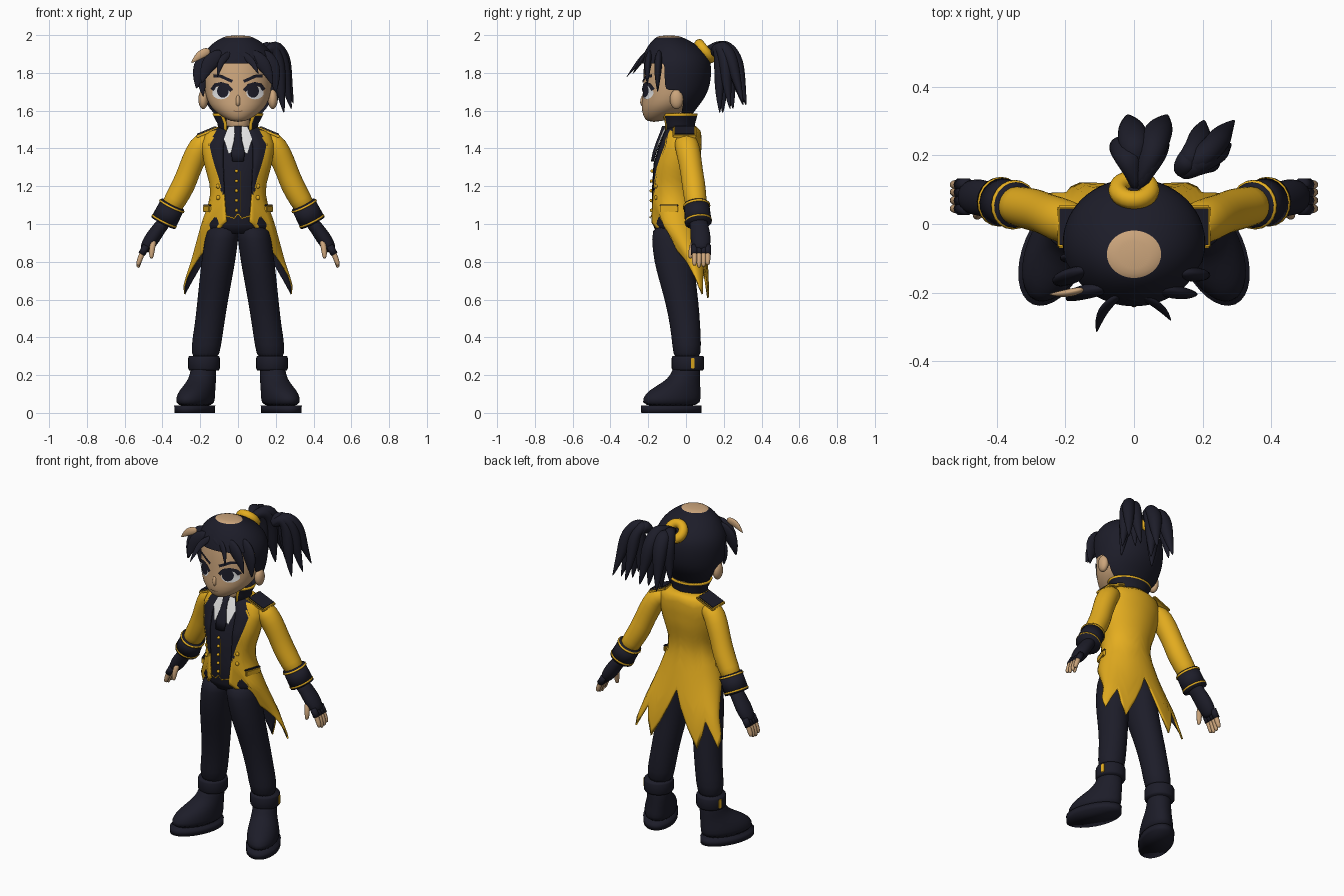
import bpy, bmesh
from math import sin, cos, pi, sqrt, asin
from mathutils import Vector, Matrix, Euler

if "Cube" in bpy.data.objects:
    bpy.data.objects.remove(bpy.data.objects["Cube"])


def material(name, r, g, b):
    m = bpy.data.materials.new(name)
    m.use_nodes = True
    m.diffuse_color = (r, g, b, 1)
    m.node_tree.nodes["Principled BSDF"].inputs["Base Color"].default_value = (r, g, b, 1)
    return m


NAVY = material("dark navy", .012, .012, .022)
GOLD = material("gold yellow", .78, .42, .014)
SKIN = material("tan skin", .6, .375, .2)
WHITE = material("off white", .78, .78, .78)
BROWN = material("lip brown", .3, .16, .08)


def finish(bm, name, mats, mirror=False, sub=0, solid=0, smooth=True, rule=None, closed=True):
    """Turn a bmesh into an object; rule picks a material slot or None to cut the face."""
    if closed:
        bmesh.ops.recalc_face_normals(bm, faces=bm.faces)
    cut = []
    for f in bm.faces:
        f.smooth = smooth
        slot = rule(f.calc_center_median()) if rule else 0
        if slot is None:
            cut.append(f)
        else:
            f.material_index = slot
    bmesh.ops.delete(bm, geom=cut, context='FACES')
    me = bpy.data.meshes.new(name)
    bm.to_mesh(me)
    bm.free()
    ob = bpy.data.objects.new(name, me)
    bpy.context.collection.objects.link(ob)
    for m in mats:
        me.materials.append(m)
    if mirror:
        ob.modifiers.new("mirror", 'MIRROR')
    if sub:
        s = ob.modifiers.new("subdivide", 'SUBSURF')
        s.levels = s.render_levels = sub
    if solid:
        s = ob.modifiers.new("thickness", 'SOLIDIFY')
        s.thickness, s.offset, s.material_offset = solid, -1, len(mats) - 1
    return ob


def skin_rows(rows, loop=True, caps=True):
    bm = bmesh.new()
    vs = [[bm.verts.new(p) for p in row] for row in rows]
    n = len(rows[0])
    for a, b in zip(vs, vs[1:]):
        for i in range(n if loop else n - 1):
            j = (i + 1) % n
            bm.faces.new((a[i], b[i], b[j], a[j]))
    if caps:
        bm.faces.new(vs[0])
        bm.faces.new(vs[-1])
    return bm


def stack(name, rings, mats, n=24, rot=0, **kw):
    """Level elliptical rings (x, y, z, rx, ry), listed from top to bottom."""
    turn = Matrix.Rotation(rot, 3, 'Z')
    rows = [[Vector((x, y, z)) + turn @ Vector((rx * sin(2 * pi * i / n), -ry * cos(2 * pi * i / n), 0))
             for i in range(n)] for x, y, z, rx, ry in rings]
    return finish(skin_rows(rows), name, mats, **kw)


def tube(name, path, mats, n=12, flat=1, **kw):
    """Rings square to a path of (x, y, z, radius); flat scales the depth."""
    pts = [Vector(p[:3]) for p in path]
    rows = []
    for i, p in enumerate(pts):
        t = (pts[min(i + 1, len(pts) - 1)] - pts[max(i - 1, 0)]).normalized()
        e1 = t.cross(Vector((0, 1, 0))).normalized()
        e2 = e1.cross(t)
        r = path[i][3]
        rows.append([p + e1 * r * cos(2 * pi * k / n) + e2 * r * flat * sin(2 * pi * k / n) for k in range(n)])
    return finish(skin_rows(rows), name, mats, **kw)


def lock(name, pts, w, flat=.5, mat=NAVY):
    widths = (.7, 1, .95, .7)[:len(pts) - 1] + (.05,)
    return tube(name, [(*p, w * k) for p, k in zip(pts, widths)], [mat], n=8, flat=flat, sub=2)


def box(name, loc, size, mat, rot=(0, 0, 0)):
    bm = bmesh.new()
    bmesh.ops.create_cube(bm, size=1, matrix=Matrix.LocRotScale(Vector(loc), Euler(rot), Vector(size)))
    bmesh.ops.bevel(bm, geom=bm.edges[:], offset=min(size) * .3, segments=2, affect='EDGES')
    return finish(bm, name, [mat], mirror=True, smooth=False)


def ball(name, loc, size, mat, mirror=False):
    bm = bmesh.new()
    bmesh.ops.create_uvsphere(bm, u_segments=16, v_segments=10, radius=1,
                              matrix=Matrix.LocRotScale(Vector(loc), None, Vector(size)))
    return finish(bm, name, [mat], mirror=mirror)


def at(table, t):
    """Piecewise linear lookup."""
    table = sorted(table)
    t = max(table[0][0], min(table[-1][0], t))
    for a, b in zip(table, table[1:]):
        if t <= b[0]:
            k = (t - a[0]) / (b[0] - a[0])
            return [p + (q - p) * k for p, q in zip(a[1:], b[1:])]


# Profiles: height, half width, centre depth, half depth
COAT = [(1.52, .09, -.03, .08), (1.49, .17, -.02, .1), (1.42, .195, -.035, .118), (1.32, .18, -.055, .13),
        (1.2, .148, -.07, .122), (1.13, .15, -.07, .122), (1, .195, -.055, .135), (.8, .25, .04, .08),
        (.62, .31, .07, .06)]
HEAD = [(1.985, .03, -.1, .03), (1.95, .11, -.08, .1), (1.88, .165, -.055, .155), (1.8, .186, -.053, .17),
        (1.72, .178, -.063, .165), (1.66, .167, -.08, .152), (1.61, .14, -.107, .13), (1.57, .088, -.143, .083),
        (1.54, .035, -.17, .037)]
HAIR = [(1.998, .05, -.09, .045), (1.99, .078, -.09, .068), (1.97, .115, -.08, .1), (1.94, .155, -.066, .138),
        (1.89, .192, -.056, .175), (1.85, .205, -.055, .186), (1.81, .21, -.055, .19), (1.76, .207, -.055, .186),
        (1.71, .2, -.055, .175), (1.66, .187, -.055, .15), (1.61, .16, -.055, .11), (1.575, .12, -.05, .08)]


def surface(table, x, z, off):
    rx, cy, ry = at(table, z)
    return Vector((x, cy - ry * sqrt(max(0, 1 - (x / rx) ** 2)) - off, z))


def plate(name, pts, table, off, mat):
    """Thin painted patch laid on a profile surface, fanned from its middle."""
    bm = bmesh.new()
    n = len(pts)
    mid = bm.verts.new(surface(table, sum(p[0] for p in pts) / n, sum(p[1] for p in pts) / n, off))
    vs = [bm.verts.new(surface(table, x, z, off)) for x, z in pts]
    for i in range(n):
        bm.faces.new((mid, vs[i], vs[(i + 1) % n]))
    return finish(bm, name, [mat], mirror=True)


def strip(name, pts, width, table, off, mat, mirror=True):
    rows = []
    for i, (x, z) in enumerate(pts):
        a, b = pts[max(i - 1, 0)], pts[min(i + 1, len(pts) - 1)]
        d = Vector((b[0] - a[0], b[1] - a[1])).normalized() * width / 2
        rows.append([surface(table, x - d.y, z + d.x, off), surface(table, x + d.y, z - d.x, off)])
    return finish(skin_rows(rows, False, False), name, [mat], mirror=mirror)


def oval(x, z, rx, rz):
    return [(x + rx * cos(k * pi / 10), z + rz * sin(k * pi / 10)) for k in range(20)]


# Head, ears and face
stack("head", [(0, cy, z, rx, ry) for z, rx, cy, ry in HEAD], [SKIN], n=32, sub=1)
stack("neck", [(0, -.06, 1.62, .06, .06), (0, -.04, 1.46, .065, .06)], [SKIN])
ball("ears", (.184, -.05, 1.66), (.026, .036, .052), SKIN, True)
tube("nose", [(0, -.222, 1.69, .008), (0, -.236, 1.64, .015), (0, -.222, 1.622, .008)], [SKIN], sub=1)
plate("eye_whites", oval(.09, 1.695, .046, .035), HEAD, .003, WHITE)
plate("irises", oval(.08, 1.704, .031, .035), HEAD, .006, NAVY)
strip("lashes", [(.034, 1.705), (.058, 1.733), (.09, 1.742), (.12, 1.735), (.137, 1.71)], .02, HEAD, .007, NAVY)
strip("eyebrows", [(.03, 1.755), (.06, 1.768), (.09, 1.782), (.13, 1.785)], .016, HEAD, .006, NAVY)
strip("mouth", [(-.025, 1.598), (0, 1.595), (.025, 1.598)], .005, HEAD, .004, BROWN, False)


# Hair cap with a bare crown and an open face
def hairline(c):
    if (c.y < -.1 and c.z < 1.84) or (c.y < -.02 and c.z < 1.73):
        return None
    return 1 if c.z > 1.985 else 0


stack("hair_cap", [(0, cy, z, rx, ry) for z, rx, cy, ry in HAIR], [NAVY, SKIN], n=40, sub=1, rule=hairline)
FRINGE = [((-.03, -.2, 1.91), (-.095, -.245, 1.87), (-.11, -.32, 1.77), .026),
          ((-.07, -.185, 1.91), (-.165, -.2, 1.855), (-.195, -.225, 1.74), .055),
          ((-.13, -.13, 1.92), (-.21, -.16, 1.83), (-.22, -.18, 1.71), .055),
          ((.0, -.2, 1.91), (.075, -.235, 1.87), (.11, -.285, 1.79), .026),
          ((.05, -.185, 1.91), (.145, -.205, 1.855), (.185, -.205, 1.73), .05),
          ((.12, -.14, 1.92), (.195, -.15, 1.83), (.2, -.15, 1.69), .055),
          ((-.06, -.195, 1.91), (0, -.22, 1.885), (.05, -.228, 1.86), .032),
          ((-.17, -.09, 1.86), (-.198, -.1, 1.77), (-.183, -.11, 1.67), .036)]
for i, (a, b, c, w) in enumerate(FRINGE):
    lock(f"fringe_lock_{i + 1}", (a, b, c), w)
lock("bare_lock", ((-.145, -.19, 1.92), (-.2, -.205, 1.9), (-.25, -.205, 1.85)), .03, mat=SKIN)

# Ponytail in two bunches, with its band
for i, (dx, dy, dz) in enumerate([(-.06, -.01, .05), (-.03, .05, .02), (.01, -.04, -.02), (.06, .05, .03), (.05, 0, 0)]):
    lock(f"ponytail_back_lock_{i + 1}", ((.01, .1, 1.915), (.02 + dx * .5, .19 + dy * .4, 1.955),
         (.02 + dx * .8, .23 + dy * .7, 1.86 + dz * .5), (.02 + dx, .235 + dy, 1.74 + dz),
         (.02 + dx * 1.3, .25 + dy * 1.4, 1.6 + dz)), .053, .9)
    lock(f"ponytail_side_lock_{i + 1}", ((.13, .145, 1.89), (.175 + dx * .4, .185 + dy * .2, 1.955),
         (.21 + dx * .6, .21 + dy * .6, 1.87 + dz * .5), (.215 + dx * .7, .215 + dy, 1.74 + dz),
         (.235 + dx, .235 + dy * 1.4, 1.6 + dz)), .046, .9)
bpy.ops.mesh.primitive_torus_add(location=(0, .1, 1.915), rotation=(-.9, 0, 0), major_radius=.047, minor_radius=.028,
                                 major_segments=24, minor_segments=10)
band = bpy.context.object
band.name = "hair_band"
band.data.materials.append(GOLD)
band.data.polygons.foreach_set("use_smooth", [True] * len(band.data.polygons))

# Waistcoat, shirt and necktie
stack("waistcoat", [(0, cy, z, rx - .015, ry - .013) for z, rx, cy, ry in COAT[:7]] + [(0, -.07, .95, .15, .085)],
      [NAVY], n=40)
plate("shirt", [(0, 1.52), (.05, 1.515), (.075, 1.45), (.05, 1.37), (0, 1.4)], COAT, .002, WHITE)
stack("necktie", [(0, -.112, 1.52, .02, .014), (0, -.124, 1.48, .018, .016), (0, -.146, 1.44, .022, .01),
                  (0, -.166, 1.38, .036, .01), (0, -.178, 1.33, .03, .008)], [NAVY], n=12)
strip("waistcoat_front_trim", [(.012, 1.28), (.012, 1.16), (.012, 1.06)], .005, COAT, .0, GOLD, False)
strip("waistcoat_hem_trim", [(0, 1.055), (.02, 1.03), (.07, 1.045)], .008, COAT, .002, GOLD)
for i in range(5):
    z = 1.28 - i * .052
    ball(f"waistcoat_button_{i + 1}", surface(COAT, -.008, z, -.008), (.009, .009, .009), GOLD)
for i, z in enumerate((1.2, 1.14)):
    ball(f"coat_buttons_{i + 1}", surface(COAT, .105, z, .002), (.012, .008, .012), GOLD, True)

# Tailcoat: open front, dark lapels, pointed tails with dark lining
OPENING = [(1.52, .045), (1.42, .08), (1.3, .08), (1.16, .075), (1, .06)]
LAPEL = [(1.52, .1), (1.42, .158), (1.36, .142), (1.25, .108), (1.16, .088), (1, .085)]
HEM = [(0, 1.02), (.12, .99), (.27, .86), (.4, .76), (.62, .63), (.72, .78), (.83, .61), (1, .93)]
COLUMNS = [.03, .07, .12, .33, .37, .42, .48, .55, .62, .67, .72, .775, .83, .89, .95, 1]


def coat_point(col, v):
    key = COLUMNS[col]
    z = 1.52 + (at(HEM, key)[0] - 1.52) * v
    rx, cy, ry = at(COAT, z)
    inner, outer = (asin(min(.83, at(t, z)[0] / rx)) for t in (OPENING, LAPEL))
    a = (inner, (inner + outer) / 2, outer)[col] if col < 3 else key * pi
    return Vector((rx * sin(a), cy - ry * cos(a), z))


def coat_colour(c):
    return 1 if c.z > 1.16 and c.y < -.05 and c.x < at(LAPEL, c.z)[0] else 0


coat_rows = [[coat_point(c, r / 24) for c in range(len(COLUMNS))] for r in range(25)]
finish(skin_rows(coat_rows, False, False), "tailcoat", [GOLD, NAVY], mirror=True, solid=.01,
       rule=coat_colour, closed=False)
strip("lapel_trim", [(.13, 1.46), (.155, 1.42), (.142, 1.36), (.125, 1.3), (.108, 1.25), (.092, 1.19)], .008,
      COAT, .004, GOLD)
box("pocket_flaps", (.165, -.09, 1.08), (.014, .1, .035), GOLD, (0, 0, -.33))
box("pocket_slits", (.163, -.09, 1.1), (.014, .104, .008), NAVY, (0, 0, -.33))

# Standing collar with a gold rim along its top and front edges
collar = [[Vector((rx * sin(a), -.04 - ry * cos(a), z)) for a in [pi * (.2 + .8 * i / 20) for i in range(21)]]
          for z, rx, ry in [(1.583, .136, .102), (1.573, .131, .099), (1.53, .108, .088), (1.465, .104, .087)]]
ob = finish(skin_rows(collar, False, False), "collar", [NAVY], mirror=True, solid=.01, closed=False)
ob.data.materials.append(GOLD)
for i, p in enumerate(ob.data.polygons):
    p.material_index = int(i < 20 or i % 20 == 0)
box("epaulette_trim", (.165, -.008, 1.486), (.125, .125, .016), GOLD, (0, .4, 0))
box("epaulettes", (.165, -.008, 1.49), (.116, .116, .018), NAVY, (0, .4, 0))

# Sleeves, cuffs, gloves and fingers
tube("sleeves", [(.12, -.01, 1.44, .045), (.185, 0, 1.437, .066), (.222, .015, 1.37, .066), (.26, .03, 1.28, .06),
                 (.285, .04, 1.21, .064), (.33, .05, 1.13, .06), (.365, .058, 1.07, .057)], [GOLD], n=16,
     mirror=True, sub=1)
tube("cuffs", [(.345, .055, 1.105, .067), (.396, .066, 1.005, .071)], [NAVY], n=20, mirror=True)
for name, k in (("cuff_upper_trim", .06), ("cuff_lower_trim", .84)):
    p = Vector((.345, .055, 1.105)).lerp(Vector((.396, .066, 1.005)), k)
    tube(name, [(*p, .072), (p.x + .004, p.y + .001, p.z - .008, .073)], [GOLD], n=20, mirror=True)
tube("gloves", [(.375, .062, 1.03, .038), (.415, .072, .98, .036), (.45, .077, .93, .042), (.48, .08, .885, .037),
                (.498, .08, .855, .026)], [NAVY], n=16, flat=1.35, mirror=True, sub=1)
for i, y in enumerate((.045, .069, .093, .115)):
    tip = .762 + abs(i - 1.3) * .012
    tube(f"fingers_{i + 1}", [(.492, y, .88, .015), (.511, y, .835, .016), (.525, y, .8, .015), (.53, y, tip, .01)],
         [SKIN], n=8, mirror=True, sub=1)
    tube(f"glove_finger_{i + 1}", [(.485, y, .885, .019), (.51, y, .84, .019)], [NAVY], n=10, mirror=True)
tube("thumbs", [(.445, .045, .92, .018), (.455, .03, .87, .017), (.458, .025, .84, .015), (.458, .022, .815, .009)],
     [SKIN], n=8, mirror=True, sub=1)

# Trousers and boots
stack("trousers", [(.075, -.07, 1, .085, .1), (.086, -.072, .93, .089, .113), (.104, -.062, .8, .09, .108),
                   (.119, -.045, .7, .086, .097), (.136, -.02, .58, .081, .088), (.152, -.004, .46, .078, .08),
                   (.168, .004, .36, .08, .077), (.175, .006, .27, .07, .07)], [NAVY], mirror=True, sub=1)
stack("boot_straps", [(.18, .01, .3, .08, .082), (.18, .01, .29, .084, .086), (.18, .01, .235, .084, .086),
                      (.18, .01, .225, .078, .08)], [NAVY], mirror=True)
box("strap_buckles", (.259, .035, .263), (.01, .02, .055), GOLD, (0, 0, .3))
stack("boots", [(.182, .005, .27, .068, .07), (.184, .0, .2, .068, .078), (.196, -.025, .16, .074, .105),
                (.215, -.06, .12, .084, .145), (.226, -.076, .08, .09, .164), (.228, -.08, .03, .088, .166)],
      [NAVY], rot=.4, mirror=True, sub=1)
stack("boot_soles", [(.229, -.078, .04, .094, .17), (.229, -.078, 0, .092, .168)], [NAVY], n=32, rot=.4, mirror=True)
